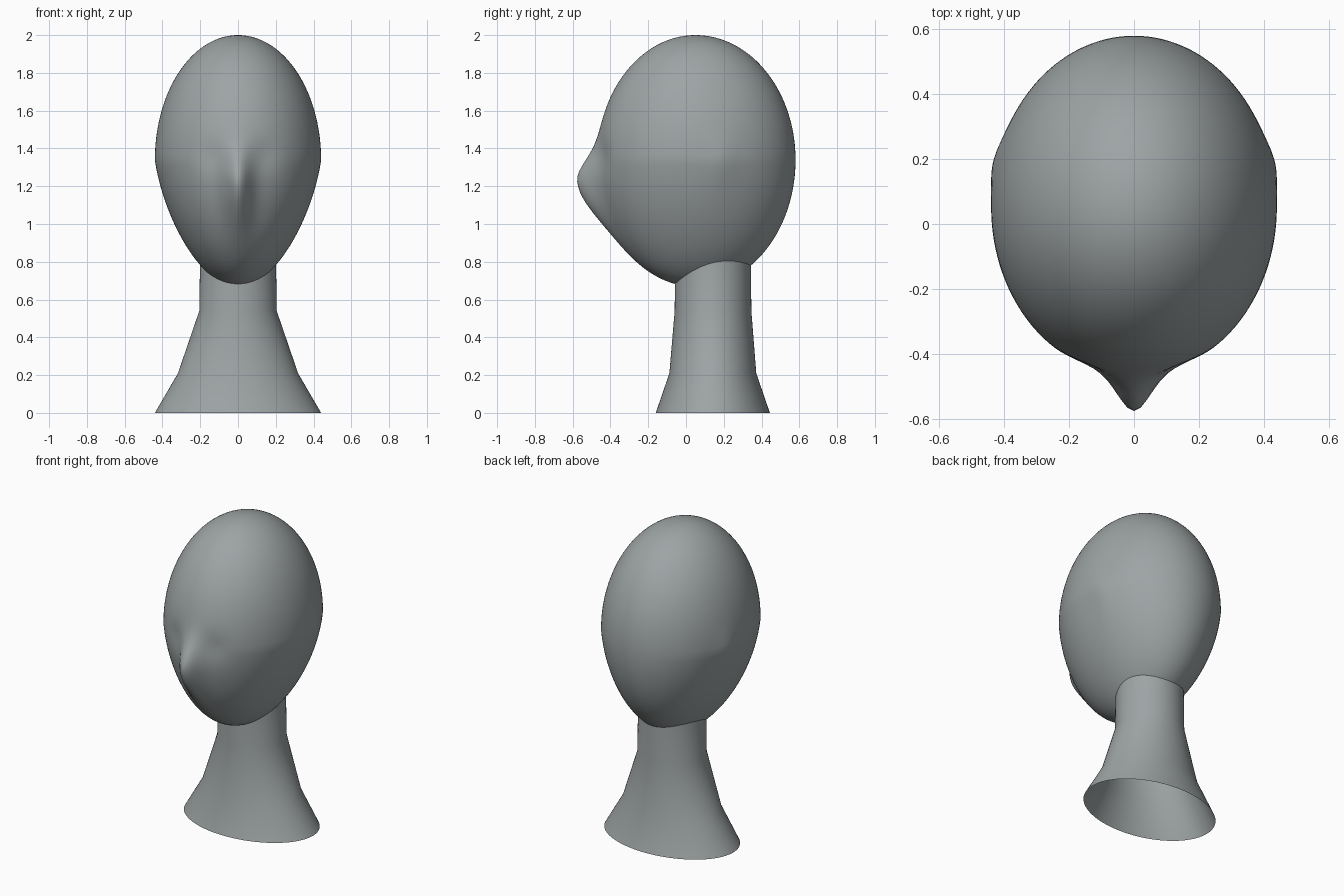
import bpy, bmesh, math

if "Cube" in bpy.data.objects:
    bpy.data.objects.remove(bpy.data.objects["Cube"])

# Dark cool grey for all parts
grey = bpy.data.materials.new("dark_grey")
grey.diffuse_color = (0.34, 0.37, 0.375, 1)
grey.use_nodes = True
grey.node_tree.nodes["Principled BSDF"].inputs["Base Color"].default_value = grey.diffuse_color


def bump(d, s):
    return math.exp(-(d / s) ** 2)


def make_object(name, bm):
    bmesh.ops.recalc_face_normals(bm, faces=bm.faces)
    for f in bm.faces:
        f.smooth = True
    mesh = bpy.data.meshes.new(name)
    bm.to_mesh(mesh)
    bm.free()
    mesh.materials.append(grey)
    obj = bpy.data.objects.new(name, mesh)
    bpy.context.collection.objects.link(obj)
    return obj


# Head: egg shape with tapered jaw, nose and shallow eye sockets
bm = bmesh.new()
bmesh.ops.create_uvsphere(bm, u_segments=128, v_segments=72, radius=1)
for v in bm.verts:
    x, y, z = v.co
    px = 0.44 * x
    py = 0.05 + (0.52 if y < 0 else 0.53) * y
    pz = 1.34 + (0.66 if z > 0 else 0.672) * z
    if z < 0:
        px *= 1 - 0.33 * (1.34 - pz)
    # slight widening where the ears would be
    if abs(x) > 0.5:
        px += math.copysign(0.010, x) * bump(py - 0.19, 0.075) * bump(pz - 1.33, 0.12)
    if y < 0:
        dz = pz - 1.22
        front = min(1, -y * 2)
        nose = 0.114 * bump(px, 0.07) * bump(dz, 0.15 if dz > 0 else 0.23)
        socket = 0.012 * bump(abs(px) - 0.14, 0.07) * bump(pz - 1.36, 0.08)
        py += front * (socket - nose)
    v.co = (px, py, pz)
make_object("head", bm)

# Neck: open tube of elliptical rings flaring to the base
# each ring: z, half width, half depth, centre y
rings = [(0, 0.44, 0.302, 0.142), (0.21, 0.318, 0.23, 0.142),
         (0.54, 0.205, 0.203, 0.143), (0.88, 0.20, 0.20, 0.143)]
bm = bmesh.new()
n = 96
loops = [[bm.verts.new((rx * math.cos(2 * math.pi * i / n),
                        cy + ry * math.sin(2 * math.pi * i / n), z))
          for i in range(n)] for z, rx, ry, cy in rings]
for a, b in zip(loops, loops[1:]):
    for i in range(n):
        j = (i + 1) % n
        bm.faces.new((a[i], a[j], b[j], b[i]))
make_object("neck", bm)
